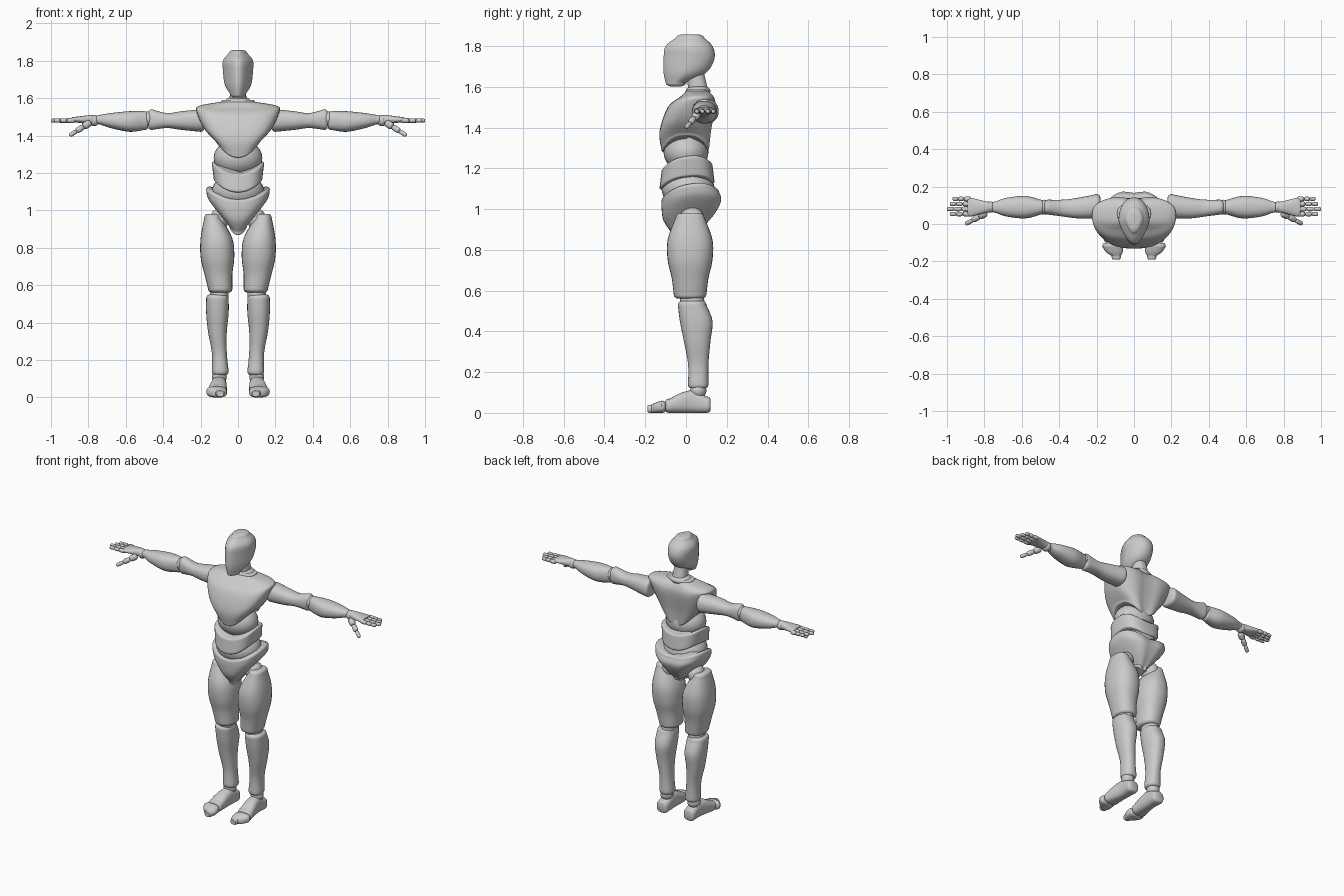
import bpy, bmesh, math
from mathutils import Vector

cube = bpy.data.objects.get("Cube")
if cube:
    bpy.data.objects.remove(cube, do_unlink=True)

grey = bpy.data.materials.new("light_grey")
grey.use_nodes = True
grey.diffuse_color = (0.6, 0.6, 0.6, 1)
grey.node_tree.nodes["Principled BSDF"].inputs["Base Color"].default_value = grey.diffuse_color

SIDES = (("left", 1), ("right", -1))
UP = Vector((0, 0, 1))


def smooth_rings(rings, steps=5):
    """Catmull-Rom interpolation of section tuples."""
    out = []
    last = len(rings) - 1
    for i in range(last):
        before, start = rings[max(i - 1, 0)], rings[i]
        end, after = rings[i + 1], rings[min(i + 2, last)]
        for k in range(steps):
            t = k / steps
            out.append([q + t / 2 * (r - p + t * (2 * p - 5 * q + 4 * r - s + t * (3 * (q - r) + s - p)))
                        for p, q, r, s in zip(before, start, end, after)])
    return out + [list(rings[-1])]


def section(power, count):
    """Superellipse of unit size, as pairs of cosine and sine."""
    pairs = []
    for i in range(count):
        angle = math.tau * i / count
        c, s = math.cos(angle), math.sin(angle)
        pairs.append((math.copysign(abs(c) ** (2 / power), c), math.copysign(abs(s) ** (2 / power), s)))
    return pairs


def round_ends(loops, axis, depth, shrink):
    """Add curved caps beyond the first and last loop."""
    def cap(loop, inner):
        centre = sum(loop, Vector()) / len(loop)
        direction = math.copysign(1, loop[0][axis] - inner[0][axis])
        extra = []
        for degrees in (20, 40, 60, 80):
            angle = math.radians(degrees)
            ring = []
            for point in loop:
                moved = centre.lerp(point, 1 - shrink * (1 - math.cos(angle)))
                moved[axis] = point[axis] + direction * depth * math.sin(angle)
                ring.append(moved)
            extra.append(ring)
        return extra
    return cap(loops[0], loops[1])[::-1] + loops + cap(loops[-1], loops[-2])


def skin(name, loops):
    """Join closed loops of points into a capped, smooth-shaded solid."""
    bm = bmesh.new()
    rows = [[bm.verts.new(point) for point in loop] for loop in loops]
    count = len(rows[0])
    for low, high in zip(rows, rows[1:]):
        for i in range(count):
            j = (i + 1) % count
            bm.faces.new((low[i], low[j], high[j], high[i]))
    bm.faces.new(rows[0])
    bm.faces.new(rows[-1])
    bmesh.ops.recalc_face_normals(bm, faces=bm.faces)
    mesh = bpy.data.meshes.new(name)
    bm.to_mesh(mesh)
    bm.free()
    mesh.materials.append(grey)
    obj = bpy.data.objects.new(name, mesh)
    bpy.context.collection.objects.link(obj)
    bpy.ops.object.select_all(action="DESELECT")
    obj.select_set(True)
    bpy.context.view_layer.objects.active = obj
    bpy.ops.object.shade_smooth_by_angle(angle=math.radians(35))


def torso(name, rings, power=2.4, narrow=0, tilt=0, groove=0, rise=(0, 0), depth=0.01, shrink=0.1):
    """Symmetric part; each ring is height, half width, front and back. Rise lifts the sides."""
    loops = []
    bottom, top = rings[0][0], rings[-1][0]
    for z, width, front, back in smooth_rings(rings):
        blend = (z - bottom) / (top - bottom)
        lift = rise[0] + (rise[1] - rise[0]) * blend
        loop = []
        for c, s in section(power, 40):
            x = width * c * (1 - narrow * max(0, -s))
            y = (front + back) / 2 + (back - front) / 2 * s
            if s > 0:
                y -= groove * math.exp(-(4 * c) ** 2)
            loop.append(Vector((x, y, z + lift * c * c + tilt * s)))
        loops.append(loop)
    skin(name, round_ends(loops, 2, depth, shrink))


def limb(name, axis, rings, power=2.3, depth=0.02, shrink=0.3):
    """Pair of parts; each ring is a place on the axis, then limits on the other two axes."""
    first, second = [k for k in range(3) if k != axis]
    for side, sign in SIDES:
        loops = []
        for place, a_min, a_max, b_min, b_max in smooth_rings(rings):
            loop = []
            for c, s in section(power, 28):
                point = Vector()
                point[axis] = place
                point[first] = (a_min + a_max) / 2 + (a_max - a_min) / 2 * c
                point[second] = (b_min + b_max) / 2 + (b_max - b_min) / 2 * s
                point.x *= sign
                loop.append(point)
            loops.append(loop)
        skin(f"{side}_{name}", round_ends(loops, axis, depth, shrink))


def ball(name, centre, radii, direction=UP, power=2, count=28):
    """Ellipsoid, or a rod with rounded ends when the power is high."""
    turn = direction.to_track_quat("Z", "Y")
    outline = [pair for pair in section(power, 40) if pair[0] > 0.01]
    outline.sort(key=lambda pair: (pair[1], pair[0] * -pair[1]))
    skin(name, [[Vector(centre) + turn @ Vector((radii[0] * c * r, radii[1] * s * r, radii[2] * h))
                 for c, s in section(2, count)] for r, h in outline])


def joint(name, centre, radii):
    """Matching ball joints on both sides."""
    for side, sign in SIDES:
        ball(f"{side}_{name}", (centre[0] * sign, centre[1], centre[2]), radii)


def rod(name, start, end, radius):
    """Finger segment between two points."""
    span = end - start
    ball(name, (start + end) / 2, (radius, radius, span.length / 2), span, power=3.5, count=12)


# Head and neck
torso("head", [(1.62, .04, -.1, 0), (1.67, .07, -.11, .1), (1.74, .08, -.11, .14), (1.8, .08, -.1, .13),
               (1.84, .05, -.05, .09)], narrow=0.4, power=2.2, depth=0.018, shrink=0.6)
torso("neck", [(1.54, .05, .02, .12), (1.66, .04, 0, .09)])
ball("neck_base", (0, .06, 1.58), (.07, .06, .03))

# Chest shell, waist plate and pelvis, with rounded cores between them
torso("chest", [(1.29, .12, -.12, .12), (1.38, .18, -.13, .13), (1.5, .22, -.09, .15), (1.55, .21, -.03, .14),
                (1.58, .09, 0, .11)], power=2.6, groove=0.02, rise=(.08, 0))
ball("upper_abdomen", (0, 0, 1.28), (.13, .11, .1))
torso("waist_plate", [(1.12, .13, -.13, .14), (1.2, .14, -.12, .13)], power=2.6, tilt=0.015, rise=(.05, .05))
ball("lower_abdomen", (0, .01, 1.1), (.14, .13, .1))
torso("pelvis", [(.9, .05, -.07, .1), (.96, .11, -.11, .15), (1.02, .16, -.12, .18), (1.06, .17, -.12, .17)],
      tilt=0.018, groove=0.014, rise=(.03, .05), depth=0.015)

# Legs
joint("hip_joint", (.1, .03, .95), (.05, .06, .06))
limb("thigh", 2, [(.96, .09, .18, -.05, .09), (.85, .03, .2, -.09, .13), (.75, .02, .2, -.09, .13),
                  (.66, .03, .18, -.07, .11), (.58, .03, .16, -.06, .1)], shrink=0.35)
joint("knee_joint", (.1, .03, .55), (.05, .06, .05))
limb("shin", 2, [(.53, .05, .17, -.04, .1), (.45, .05, .17, -.03, .13), (.35, .06, .16, -.01, .12),
                 (.24, .06, .14, .01, .11), (.14, .05, .14, .01, .11)])
joint("ankle_joint", (.1, .06, .11), (.04, .04, .04))
limb("foot", 1, [(.1, .06, .14, 0, .08), (.04, .06, .14, 0, .11), (-.02, .06, .15, 0, .1),
                 (-.08, .06, .16, 0, .07)], power=2.6)
limb("toe_cap", 1, [(-.12, .06, .17, 0, .06), (-.15, .06, .15, 0, .05), (-.17, .07, .12, 0, .04)], power=2.6)

# Arms
limb("upper_arm", 0, [(.2, .03, .16, 1.42, 1.54), (.3, .03, .14, 1.43, 1.53), (.38, .04, .13, 1.44, 1.52),
                      (.46, .05, .13, 1.43, 1.54)])
joint("elbow_joint", (.48, .09, 1.49), (.03, .04, .04))
limb("forearm", 0, [(.5, .05, .13, 1.43, 1.53), (.58, .03, .15, 1.42, 1.53), (.68, .04, .14, 1.44, 1.52),
                    (.74, .06, .12, 1.46, 1.51)])
joint("wrist_joint", (.77, .09, 1.48), (.03, .03, .03))
limb("palm", 0, [(.79, .06, .12, 1.46, 1.51), (.87, .04, .14, 1.47, 1.5)])

# Fingers in three segments each, and thumbs that taper outward
for side, sign in SIDES:
    for number, finger in enumerate(("index", "middle", "ring", "little")):
        tip = 1 - 0.015 * abs(number - 1)
        y = 0.053 + 0.027 * number
        stops = [Vector((sign * (0.87 + (tip - 0.87) * part), y, 1.48)) for part in (0, 0.4, 0.7, 1)]
        for k in range(3):
            rod(f"{side}_{finger}_finger_{k + 1}", stops[k], stops[k + 1], 0.013 - 0.001 * k)
    root, tip = Vector((sign * 0.79, 0.06, 1.47)), Vector((sign * 0.9, 0, 1.4))
    for k in range(3):
        rod(f"{side}_thumb_{k + 1}", root.lerp(tip, k / 3), root.lerp(tip, (k + 1) / 3), 0.02 - 0.004 * k)
